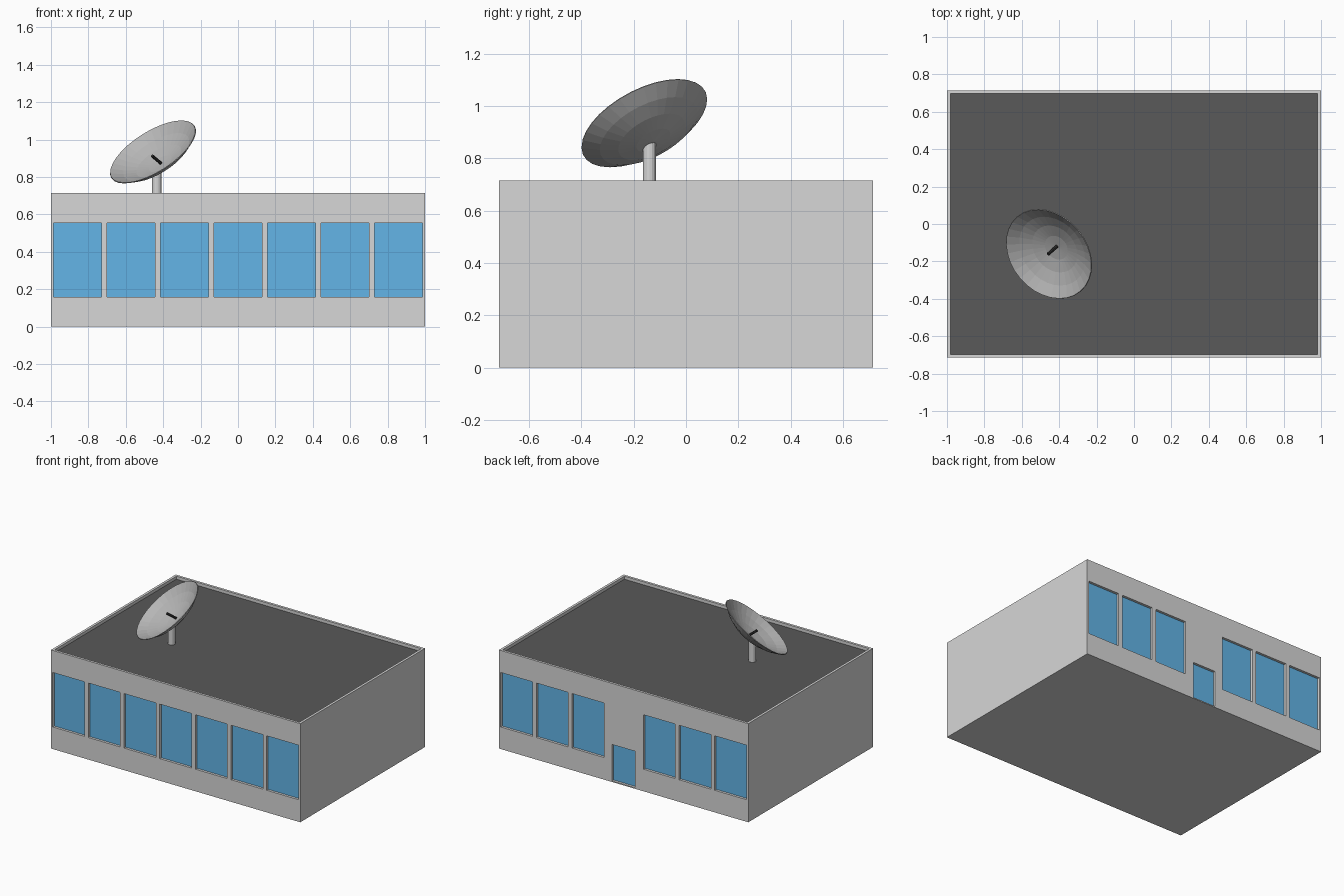
import bpy, bmesh, math
from mathutils import Vector

old = bpy.data.objects.get("Cube")
if old:
    bpy.data.objects.remove(old, do_unlink=True)


def material(name, rgb):
    m = bpy.data.materials.new(name)
    m.use_nodes = True
    m.diffuse_color = (*rgb, 1)
    m.node_tree.nodes["Principled BSDF"].inputs["Base Color"].default_value = (*rgb, 1)
    return m


WALL = material("light_grey_wall", (0.68, 0.68, 0.68))
GLASS = material("blue_glass", (0.126, 0.462, 0.805))
ROOF = material("dark_roof", (0.1, 0.1, 0.1))
DISH = material("mid_grey_dish", (0.47, 0.47, 0.47))
BLACK = material("black_feed", (0.03, 0.03, 0.03))


def make_object(name, bm, mats):
    bmesh.ops.recalc_face_normals(bm, faces=bm.faces)
    mesh = bpy.data.meshes.new(name)
    bm.to_mesh(mesh)
    bm.free()
    for m in mats:
        mesh.materials.append(m)
    ob = bpy.data.objects.new(name, mesh)
    bpy.context.scene.collection.objects.link(ob)
    return ob


# Building block
HX, HY, H = 1.0, 0.715, 0.715
RIM, RECESS = 0.018, 0.018
bm = bmesh.new()
bmesh.ops.create_cube(bm, size=1)
for v in bm.verts:
    v.co = Vector((v.co.x * 2 * HX, v.co.y * 2 * HY, (v.co.z + 0.5) * H))
bm.normal_update()


def facade(side):
    return [f for f in bm.faces if f.normal.y * side > 0.9
            and abs(f.calc_center_median().y - side * HY) < 1e-4]


def push_in(faces, offset, mat):
    # Extrude the faces inward and remove the covers left behind
    new = bmesh.ops.extrude_face_region(bm, geom=faces)["geom"]
    for g in new:
        if isinstance(g, bmesh.types.BMVert):
            g.co += offset
        elif isinstance(g, bmesh.types.BMFace):
            g.material_index = mat
    covers = [f for f in faces if f.is_valid]
    bmesh.ops.delete(bm, geom=covers, context='FACES')
    bm.normal_update()


def cut_openings(side, rects):
    # Slice the facade along every opening edge, then push the panes in
    cuts = {((x, 0, 0), (1, 0, 0)) for r in rects for x in r[:2]}
    cuts |= {((0, 0, z), (0, 0, 1)) for r in rects for z in r[2:]}
    for co, no in sorted(cuts):
        faces = facade(side)
        geom = set(faces)
        for f in faces:
            geom.update(f.edges, f.verts)
        bmesh.ops.bisect_plane(bm, geom=list(geom), plane_co=co, plane_no=no)
        bm.normal_update()
    for x0, x1, z0, z1 in rects:
        panes = []
        for f in facade(side):
            c = f.calc_center_median()
            if x0 < c.x < x1 and z0 < c.z < z1:
                panes.append(f)
        push_in(panes, Vector((0, -side * RECESS, 0)), 1)


def window(i):
    x = i * 0.286
    return (x - 0.1275, x + 0.1275, 0.16, 0.555)


front = [window(i) for i in range(-3, 4)]
back = [window(i) for i in range(-3, 4) if i != 0]
door = (-0.093, 0.093, 0.008, 0.272)
cut_openings(-1, front)
cut_openings(1, back + [door])

# Sunken roof inside a thin parapet
top = [f for f in bm.faces if f.normal.z > 0.9 and f.calc_center_median().z > H - 1e-4]
bmesh.ops.inset_region(bm, faces=top, thickness=RIM, use_even_offset=True)
push_in(top, Vector((0, 0, -0.022)), 2)
make_object("building", bm, [WALL, GLASS, ROOF])

# Dish: a shallow spherical cap facing up, left and forward
AXIS = Vector((-0.487, -0.411, 0.771)).normalized()
CENTRE = Vector((-0.455, -0.16, 0.935))
RADIUS, DEPTH = 0.262, 0.09
apex = CENTRE - AXIS * DEPTH
sphere = (RADIUS ** 2 + DEPTH ** 2) / (2 * DEPTH)
limit = math.asin(RADIUS / sphere)
bm = bmesh.new()
line = []
for i in range(5):
    a = limit * i / 4
    line.append(bm.verts.new((sphere * math.sin(a), 0, sphere * (1 - math.cos(a)))))
edges = [bm.edges.new(pair) for pair in zip(line, line[1:])]
bmesh.ops.spin(bm, geom=line + edges, cent=(0, 0, 0), axis=(0, 0, 1),
               angle=math.tau, steps=32)
bmesh.ops.remove_doubles(bm, verts=bm.verts, dist=1e-4)
dish = make_object("dish", bm, [DISH])
dish.location = apex
dish.rotation_euler = AXIS.to_track_quat('Z', 'Y').to_euler()
shell = dish.modifiers.new("thickness", 'SOLIDIFY')
shell.thickness = 0.005
shell.offset = 0


def rod(name, start, end, radius, sides, mat):
    start, end = Vector(start), Vector(end)
    bm = bmesh.new()
    bmesh.ops.create_cone(bm, cap_ends=True, segments=sides, radius1=radius,
                          radius2=radius, depth=(end - start).length)
    ob = make_object(name, bm, [mat])
    ob.location = (start + end) / 2
    ob.rotation_euler = (end - start).to_track_quat('Z', 'Y').to_euler()
    return ob


# Pole with its top sheared to meet the dish
pole = rod("dish_pole", (-0.435, -0.14, 0.69), (-0.435, -0.14, 0.843), 0.025, 16, WALL)
pole.rotation_euler = (0, 0, 0)
for v in pole.data.vertices:
    if v.co.z > 0:
        v.co.z -= (AXIS.x * v.co.x + AXIS.y * v.co.y) / AXIS.z

# Feed stub in the bowl
rod("dish_feed", (-0.412, -0.119, 0.874), (-0.459, -0.161, 0.913), 0.009, 8, BLACK)
